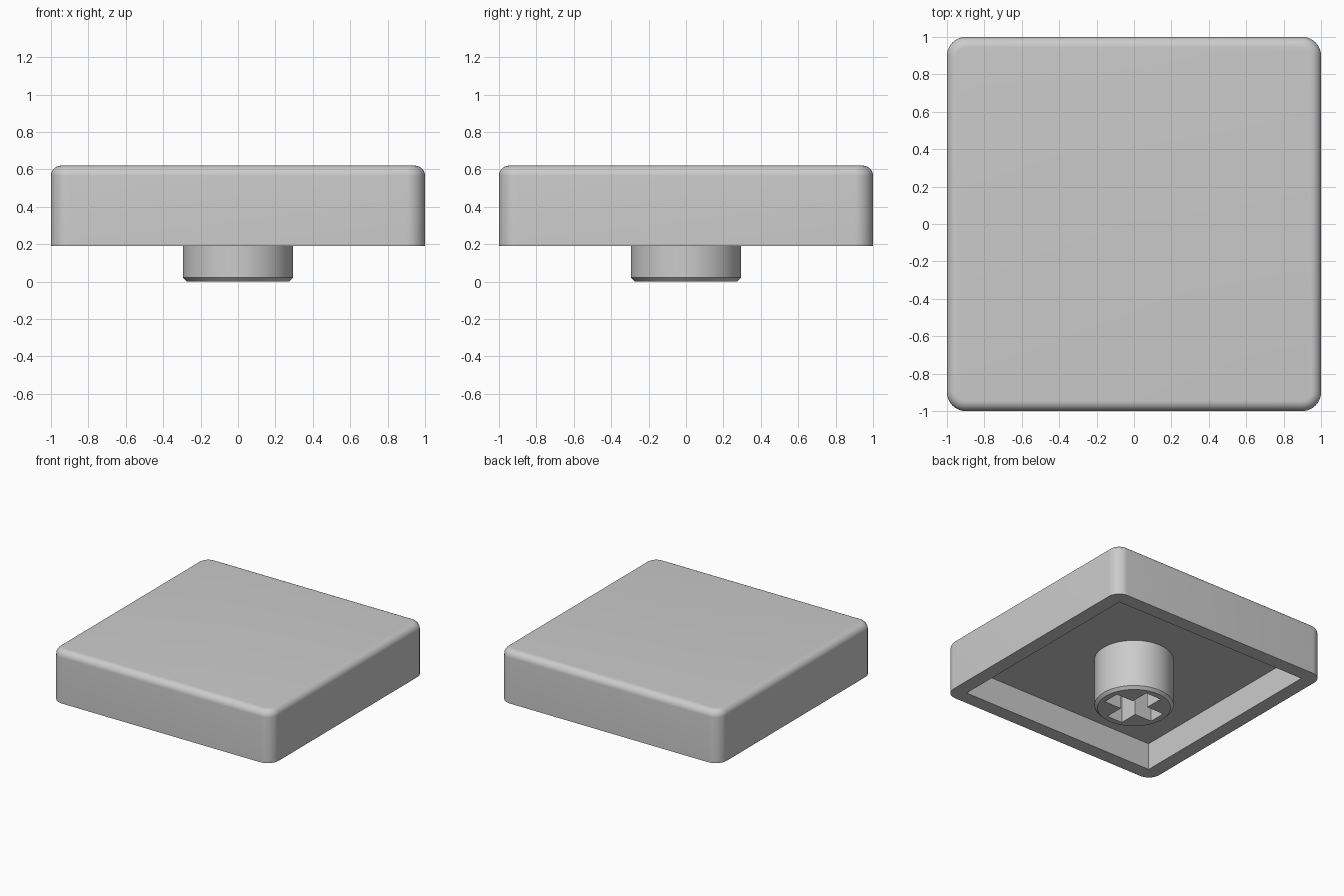
import bpy
import bmesh
import math

if "Cube" in bpy.data.objects:
    bpy.data.objects.remove(bpy.data.objects["Cube"], do_unlink=True)

RIM, CEILING, TOP = 0.19, 0.41, 0.62

grey = bpy.data.materials.new("light grey plastic")
grey.use_nodes = True
colour = (0.6, 0.6, 0.6, 1)
grey.diffuse_color = colour
grey.node_tree.nodes["Principled BSDF"].inputs["Base Color"].default_value = colour


def new_object(name, bm):
    mesh = bpy.data.meshes.new(name)
    bm.to_mesh(mesh)
    bm.free()
    mesh.materials.append(grey)
    obj = bpy.data.objects.new(name, mesh)
    bpy.context.collection.objects.link(obj)
    return obj


def box(width, depth, low, high):
    bm = bmesh.new()
    bmesh.ops.create_cube(bm, size=1)
    bmesh.ops.scale(bm, vec=(width, depth, high - low), verts=bm.verts)
    bmesh.ops.translate(bm, vec=(0, 0, (low + high) / 2), verts=bm.verts)
    return bm


def round_edges(bm, edges, radius, segments):
    bmesh.ops.bevel(bm, geom=edges, offset=radius, offset_type='OFFSET',
                    segments=segments, profile=0.5, affect='EDGES', clamp_overlap=True)


def activate(obj):
    bpy.ops.object.select_all(action='DESELECT')
    obj.select_set(True)
    bpy.context.view_layer.objects.active = obj


def cut(obj, cutter):
    cutter.hide_render = True
    mod = obj.modifiers.new("cut", 'BOOLEAN')
    mod.operation, mod.solver, mod.object = 'DIFFERENCE', 'EXACT', cutter
    activate(obj)
    bpy.ops.object.modifier_apply(modifier=mod.name)
    bpy.data.objects.remove(cutter, do_unlink=True)


def smooth(obj):
    activate(obj)
    bpy.ops.object.shade_smooth_by_angle(angle=math.radians(30))


# Cap shell: rounded corners, softer top rim, square hollow underneath
bm = box(2, 2, RIM, TOP)
uprights = [e for e in bm.edges if abs(e.verts[0].co.z - e.verts[1].co.z) > 0.1]
round_edges(bm, uprights, 0.1, 10)
rim = [e for e in bm.edges if all(v.co.z > TOP - 0.001 for v in e.verts)]
round_edges(bm, rim, 0.055, 8)
cap = new_object("cap_shell", bm)
cut(cap, new_object("hollow_cutter", box(1.77, 1.77, RIM - 0.2, CEILING)))
smooth(cap)

# Stem: round post with a chamfered foot, rooted in the ceiling
bm = bmesh.new()
root = CEILING + 0.02
bmesh.ops.create_cone(bm, cap_ends=True, segments=64, radius1=0.295,
                      radius2=0.295, depth=root)
bmesh.ops.translate(bm, vec=(0, 0, root / 2), verts=bm.verts)
foot = [e for e in bm.edges if all(v.co.z < 0.001 for v in e.verts)]
round_edges(bm, foot, 0.022, 1)
stem = new_object("stem", bm)

# Cross-shaped socket in the stem
for width, depth in ((0.45, 0.14), (0.14, 0.45)):
    cut(stem, new_object("socket_cutter", box(width, depth, -0.1, CEILING)))
smooth(stem)
